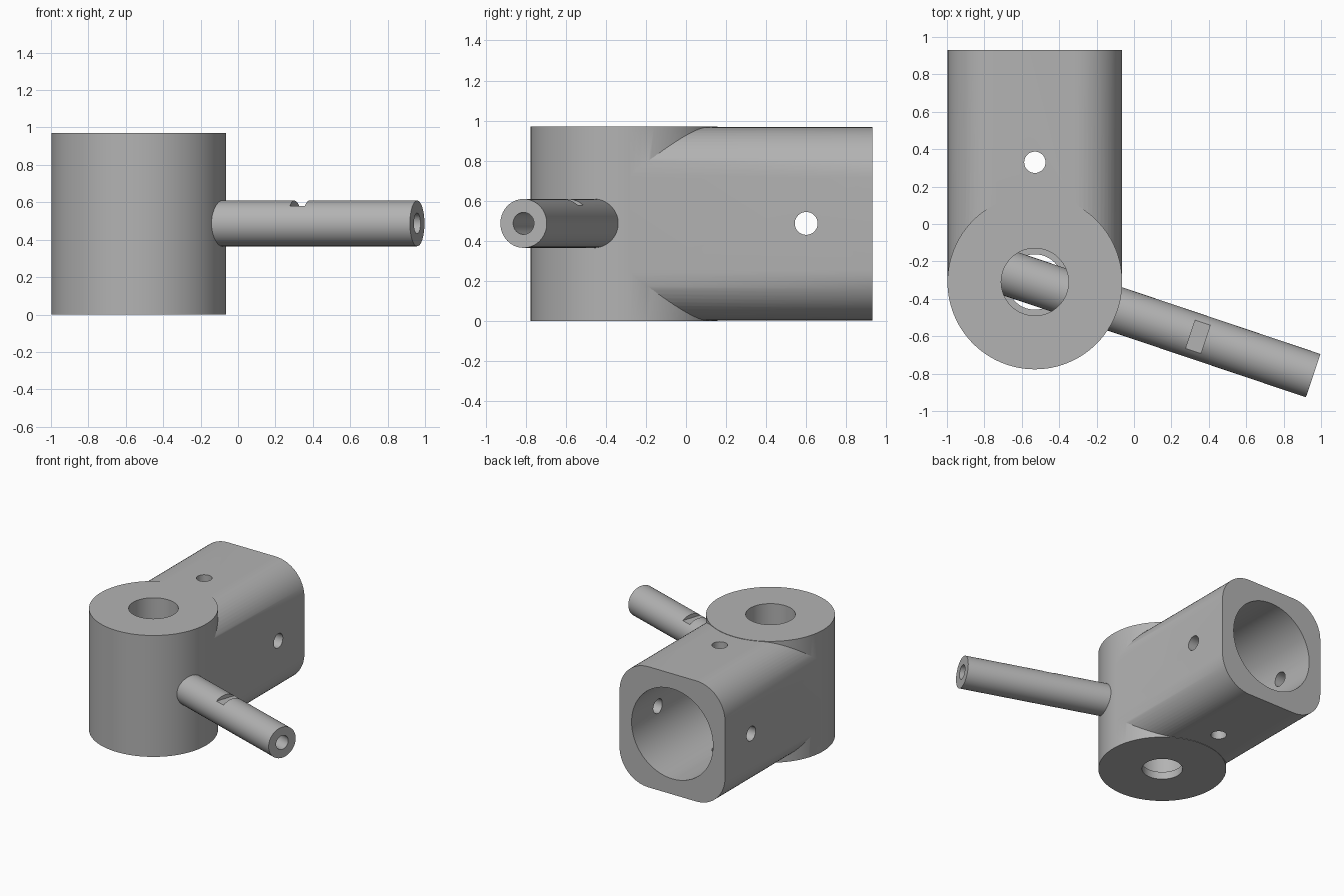
import bpy, bmesh, math
from mathutils import Vector

if "Cube" in bpy.data.objects:
    bpy.data.objects.remove(bpy.data.objects["Cube"], do_unlink=True)

GREY = (0.45, 0.45, 0.45, 1)
steel = bpy.data.materials.new("grey steel")
steel.use_nodes = True
steel.diffuse_color = GREY
steel.node_tree.nodes["Principled BSDF"].inputs["Base Color"].default_value = GREY

HUB = Vector((-0.53, -0.31, 0))
HEIGHT, RADIUS, MID = 0.97, 0.467, 0.487


def make_object(name, bm):
    bmesh.ops.recalc_face_normals(bm, faces=bm.faces)
    mesh = bpy.data.meshes.new(name)
    bm.to_mesh(mesh)
    bm.free()
    obj = bpy.data.objects.new(name, mesh)
    bpy.context.collection.objects.link(obj)
    mesh.materials.append(steel)
    return obj


def cylinder(name, start, end, radius, sides=48):
    """Capped cylinder between two points."""
    start, end = Vector(start), Vector(end)
    axis = end - start
    bm = bmesh.new()
    bmesh.ops.create_cone(bm, cap_ends=True, segments=sides, radius1=radius,
                          radius2=radius, depth=axis.length)
    obj = make_object(name, bm)
    turn = axis.to_track_quat('Z', 'Y').to_matrix()
    for v in obj.data.vertices:
        v.co = turn @ v.co + (start + end) / 2
    return obj


def combine(target, other, operation):
    """Apply a boolean and remove the helper."""
    mod = target.modifiers.new("combine", 'BOOLEAN')
    mod.operation, mod.solver, mod.object = operation, 'EXACT', other
    bpy.context.view_layer.objects.active = target
    bpy.ops.object.modifier_apply(modifier=mod.name)
    bpy.data.objects.remove(other, do_unlink=True)


def smooth(obj):
    bpy.ops.object.select_all(action='DESELECT')
    obj.select_set(True)
    bpy.context.view_layer.objects.active = obj
    bpy.ops.object.shade_smooth_by_angle(angle=math.radians(25))


# Socket arm: rounded square extruded along y
def socket_block(half_w, half_h, corner, y0, y1, steps=16):
    bm = bmesh.new()
    ring = []
    for quarter, (sx, sz) in enumerate([(1, 1), (-1, 1), (-1, -1), (1, -1)]):
        for i in range(steps + 1):
            a = math.pi / 2 * (quarter + i / steps)
            ring.append(bm.verts.new((
                HUB.x + sx * (half_w - corner) + corner * math.cos(a), y0,
                HEIGHT / 2 + sz * (half_h - corner) + corner * math.sin(a))))
    face = bm.faces.new(ring)
    out = bmesh.ops.extrude_face_region(bm, geom=[face])["geom"]
    bmesh.ops.translate(bm, vec=(0, y1 - y0, 0),
                        verts=[g for g in out if isinstance(g, bmesh.types.BMVert)])
    if not face.is_valid or len(bm.faces) < len(ring) + 2:
        bm.faces.new(ring)
    return make_object("socket_arm", bm)


# Hub with the socket arm joined on
hub = cylinder("hub_and_socket", HUB, HUB + Vector((0, 0, HEIGHT)), RADIUS, 96)
combine(hub, socket_block(0.466, 0.482, 0.255, HUB.y, 0.93), 'UNION')

# Stepped vertical bore, open socket and crossing pin holes
x, y = HUB.x, HUB.y
cuts = [
    ((x, y, 0.06), (x, y, 1.2), 0.18),
    ((x, y, -0.2), (x, y, 0.2), 0.148),
    ((x, 0.1, MID), (x, 1.2, MID), 0.36),
    ((x, 0.33, -0.2), (x, 0.33, 1.2), 0.057),
    ((-1.2, 0.6, MID), (0.2, 0.6, MID), 0.057),
]
for start, end, radius in cuts:
    combine(hub, cylinder("cutter", start, end, radius, 64), 'DIFFERENCE')
smooth(hub)

# Side rod through the hub bore
angle = math.radians(-18.6)
along = Vector((math.cos(angle), math.sin(angle), 0))
centre = HUB + Vector((0, 0, MID))
tip = centre + along * 1.57
rod = cylinder("side_rod", centre - along * 0.3, tip, 0.122, 64)
combine(rod, cylinder("cutter", tip - along * 0.5, tip + along * 0.1, 0.055), 'DIFFERENCE')

# Shallow flat notch across the top of the rod
bm = bmesh.new()
bmesh.ops.create_cube(bm, size=1)
notch = make_object("cutter", bm)
notch_at = centre + along * 0.92 + Vector((0, 0, 0.192))
for v in notch.data.vertices:
    across = Vector((-along.y, along.x, 0))
    v.co = notch_at + along * v.co.x * 0.085 + across * v.co.y * 0.4 + Vector((0, 0, v.co.z * 0.2))
combine(rod, notch, 'DIFFERENCE')
smooth(rod)
